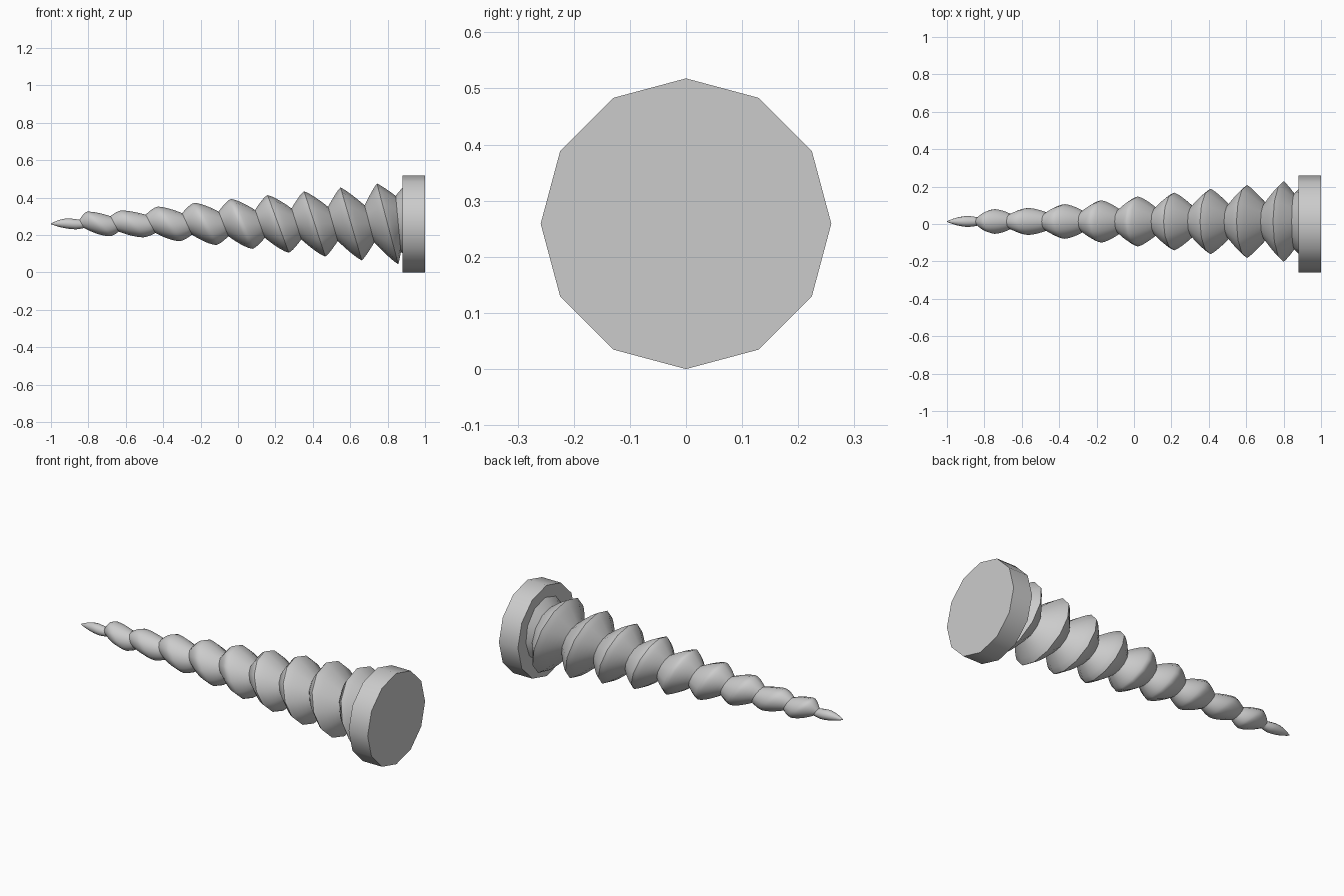
import bpy, bmesh, math

if "Cube" in bpy.data.objects:
    bpy.data.objects.remove(bpy.data.objects["Cube"])

ZC = 0.259   # axis height
SIDES = 12


def make_tube(name, rings, yc):
    """Skin rings of (x, radius, slant); slant leans the ring along x."""
    bm = bmesh.new()
    loops = []
    for x, r, s in rings:
        loop = []
        for i in range(SIDES):
            a = 2 * math.pi * i / SIDES
            loop.append(bm.verts.new((x - s * math.cos(a),
                                      yc + r * math.sin(a),
                                      ZC + r * math.cos(a))))
        loops.append(loop)
    for a, b in zip(loops, loops[1:]):
        for i in range(SIDES):
            j = (i + 1) % SIDES
            bm.faces.new((a[i], a[j], b[j], b[i]))
    bm.faces.new(loops[0])
    bm.faces.new(loops[-1])
    bmesh.ops.recalc_face_normals(bm, faces=bm.faces)
    me = bpy.data.meshes.new(name)
    bm.to_mesh(me)
    bm.free()
    ob = bpy.data.objects.new(name, me)
    bpy.context.collection.objects.link(ob)
    bpy.ops.object.select_all(action='DESELECT')
    ob.select_set(True)
    bpy.context.view_layer.objects.active = ob
    bpy.ops.object.shade_smooth_by_angle(angle=math.radians(42))
    return ob


# Alternating valleys and crests of the thread: x, radius, slant
marks = [(-1.0, 0.002, 0.0), (-0.89, 0.029, 0.02), (-0.835, 0.022, 0.012),
         (-0.745, 0.066, 0.058), (-0.66, 0.041, 0.022)]
for k in range(8):
    x = -0.565 + 0.195 * k
    marks.append((x, 0.072 + 0.0205 * k, 0.057))
    if k < 7:
        marks.append((x + 0.0975, 0.049 + 0.0085 * k, 0.026))
marks += [(0.885 - 0.028, 0.150, 0.014), (0.95, 0.235, 0.03)]

# Fill between marks with rounded crests and pinched valleys
STEPS = 6
rings = []
for n, (a, b) in enumerate(zip(marks, marks[1:])):
    rising = b[1] > a[1]
    lo, hi = (a, b) if rising else (b, a)
    p = 1.75 - 0.035 * n if n < 20 else 1.1
    p = max(p, 1.15)
    for i in range(STEPS):
        t = i / STEPS
        u = 1 - t if rising else t          # distance from the crest
        f = 1 - u ** p
        rings.append((a[0] + (b[0] - a[0]) * t,
                      lo[1] + (hi[1] - lo[1]) * f,
                      a[2] + (b[2] - a[2]) * t))
rings.append(marks[-1])
make_tube("threaded_shank", rings, 0.0135)

# Twelve-sided flat head
make_tube("head", [(0.88, 0.259, 0), (1.0, 0.259, 0)], 0.0)
